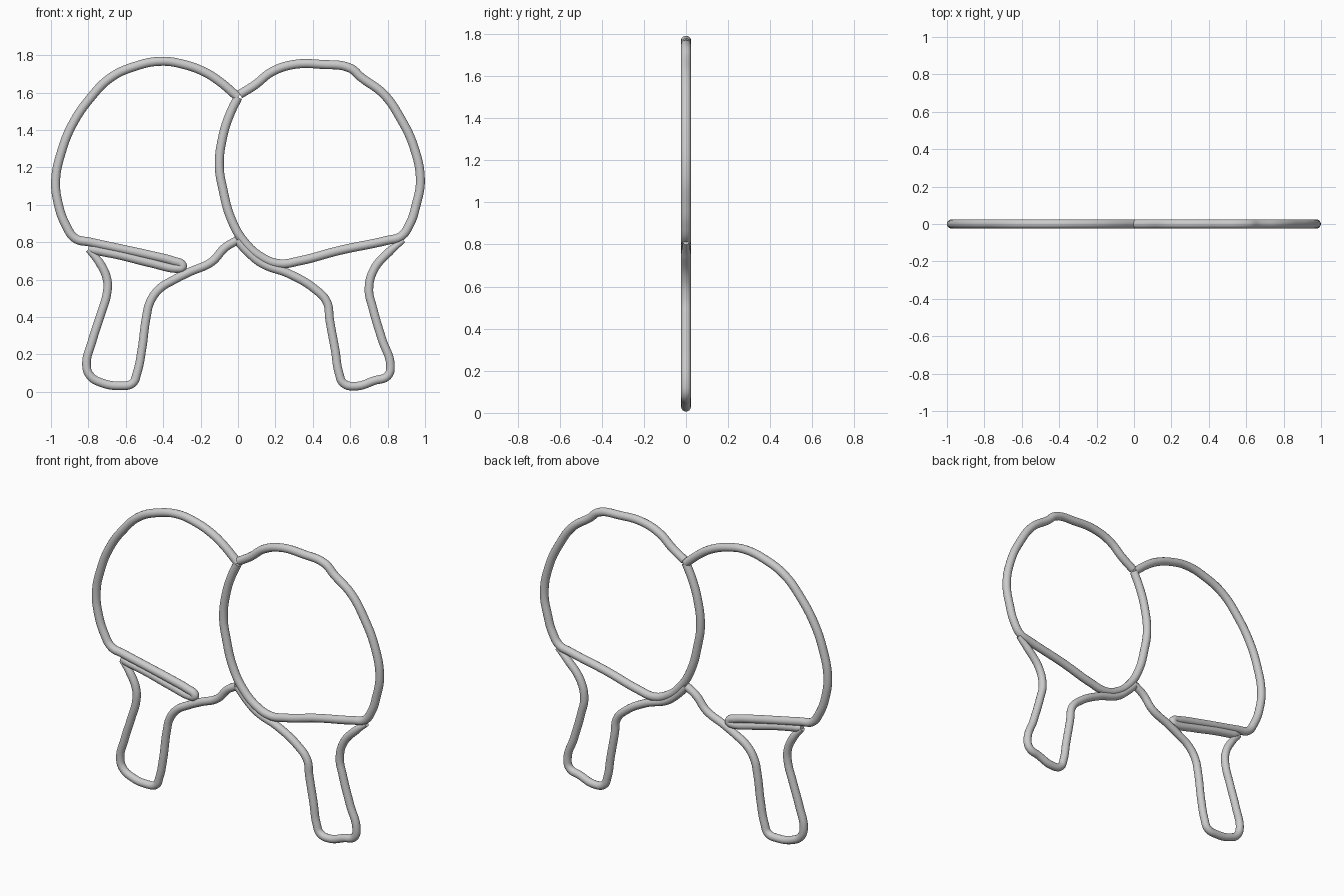
import bpy

WIRE = 0.0245


def wire(name, pts, radius=WIRE, thin_start=1.0, thin_end=1.0):
    """Round wire bent through (x, z) points in the y = 0 plane."""
    cu = bpy.data.curves.new(name, 'CURVE')
    cu.dimensions = '3D'
    cu.bevel_depth = radius
    cu.bevel_resolution = 5
    cu.resolution_u = 8
    cu.use_fill_caps = True
    sp = cu.splines.new('BEZIER')
    sp.bezier_points.add(len(pts) - 1)
    for bp, (x, z) in zip(sp.bezier_points, pts):
        bp.co = (x, 0, z)
        bp.handle_left_type = bp.handle_right_type = 'AUTO'
    sp.bezier_points[0].radius = thin_start
    sp.bezier_points[-1].radius = thin_end
    ob = bpy.data.objects.new(name, cu)
    bpy.context.collection.objects.link(ob)
    bpy.ops.object.select_all(action='DESELECT')
    ob.select_set(True)
    bpy.context.view_layer.objects.active = ob
    bpy.ops.object.convert(target='MESH')
    bpy.ops.object.shade_smooth_by_angle()
    return ob


# Front paddle blade: full outline with its straight lower edge
wire("right_blade", [
    (.01, 1.59), (.09, 1.64), (.18, 1.71), (.30, 1.75), (.45, 1.75),
    (.60, 1.73), (.66, 1.68), (.78, 1.59), (.87, 1.46), (.94, 1.31),
    (.975, 1.13), (.95, .99), (.92, .90), (.87, .83), (.80, .81),
    (.54, .755), (.33, .70), (.22, .685), (.125, .72), (.035, .80),
    (-.035, .92), (-.08, 1.08), (-.10, 1.21), (-.08, 1.37),
    (-.045, 1.48), (0, 1.575)])

# Rear paddle blade: outline ending in the doubled-back lower bar
wire("left_blade", [
    (0, 1.575), (-.10, 1.66), (-.18, 1.71), (-.29, 1.75), (-.41, 1.767),
    (-.55, 1.74), (-.68, 1.68), (-.79, 1.57), (-.885, 1.43),
    (-.945, 1.28), (-.975, 1.13), (-.96, 1.0), (-.92, .89),
    (-.87, .82), (-.79, .80), (-.63, .765), (-.47, .73), (-.34, .697),
    (-.30, .68), (-.298, .667), (-.32, .66), (-.47, .69), (-.63, .73),
    (-.77, .758), (-.80, .765)], thin_end=0.7)

# Handles, meeting at the point below the front blade
wire("left_handle", [
    (-.80, .76), (-.74, .69), (-.70, .60), (-.70, .53), (-.735, .41),
    (-.78, .27), (-.81, .14), (-.79, .085), (-.735, .05), (-.63, .032),
    (-.565, .045), (-.54, .10), (-.515, .22), (-.49, .40), (-.47, .48),
    (-.42, .55), (-.34, .60), (-.26, .64), (-.14, .695), (-.07, .77),
    (-.005, .81)], 0.0235, thin_start=0.7)

wire("right_handle", [
    (-.005, .81), (.06, .74), (.13, .685), (.275, .63), (.41, .55),
    (.475, .48), (.49, .385), (.52, .22), (.54, .10), (.565, .045),
    (.63, .03), (.73, .06), (.80, .085), (.815, .14), (.77, .28),
    (.72, .45), (.70, .545), (.725, .65), (.81, .75), (.885, .81)],
    0.0235, thin_end=0.6)
